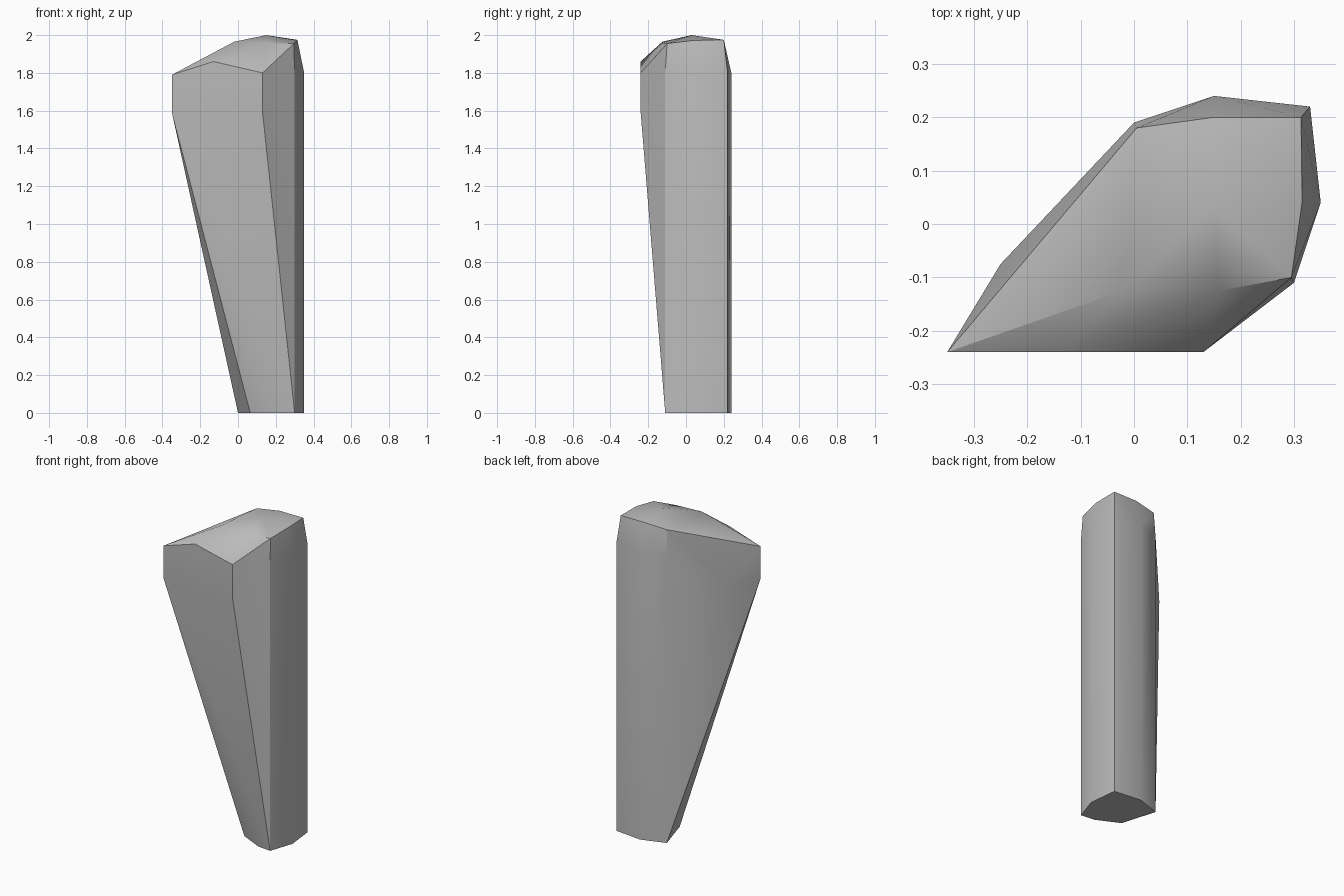
import bpy
import bmesh
from math import radians

cube = bpy.data.objects.get("Cube")
if cube:
    bpy.data.objects.remove(cube, do_unlink=True)

# Stone colour
stone = bpy.data.materials.new("stone_grey")
stone.use_nodes = True
colour = (0.5, 0.5, 0.5, 1)
stone.diffuse_color = colour
stone.node_tree.nodes["Principled BSDF"].inputs["Base Color"].default_value = colour


def ring(outline, height):
    """Lift a plan outline to one height."""
    return [(x, y, height) for x, y in outline]


# Upright back wall, shared by the foot and the shoulder
back_wall = [(0.30, -0.11), (0.35, 0.04), (0.33, 0.22), (0.15, 0.24), (0, 0.19)]
foot_front = [(0.065, -0.03), (0.21, -0.10)]

# Overhanging front of the head
overhang = [(-0.35, -0.24), (0.13, -0.24), (-0.25, -0.075)]
brow = [(-0.35, -0.24, 1.79), (-0.13, -0.24, 1.86), (0.13, -0.24, 1.80)]

# Bevelled rim and domed cap
rim = [(0.295, -0.10, 1.955), (0.315, 0.04, 1.972), (0.313, 0.20, 1.975),
       (0.15, 0.20, 1.975), (0.005, 0.18, 1.96)]
crown = [(-0.02, -0.125, 1.965), (0.16, -0.125, 1.957), (0.15, 0.03, 2)]

points = (ring(back_wall + foot_front, 0) + ring(back_wall, 1.8)
          + ring(overhang, 1.59) + brow + rim + crown)

# Wrap the outlines in one faceted stone
bm = bmesh.new()
for point in points:
    bm.verts.new(point)
hull = bmesh.ops.convex_hull(bm, input=bm.verts)
spare = {v for v in hull["geom_interior"] + hull["geom_unused"]
         if isinstance(v, bmesh.types.BMVert)}
bmesh.ops.delete(bm, geom=list(spare), context="VERTS")
bmesh.ops.dissolve_limit(bm, angle_limit=radians(0.5), verts=bm.verts, edges=bm.edges)
bmesh.ops.recalc_face_normals(bm, faces=bm.faces)

mesh = bpy.data.meshes.new("standing_stone")
bm.to_mesh(mesh)
bm.free()
mesh.materials.append(stone)
pillar = bpy.data.objects.new("standing_stone", mesh)
bpy.context.collection.objects.link(pillar)

# Soft facets with crisp main edges
bpy.ops.object.select_all(action="DESELECT")
pillar.select_set(True)
bpy.context.view_layer.objects.active = pillar
bpy.ops.object.shade_smooth_by_angle(angle=radians(30))
